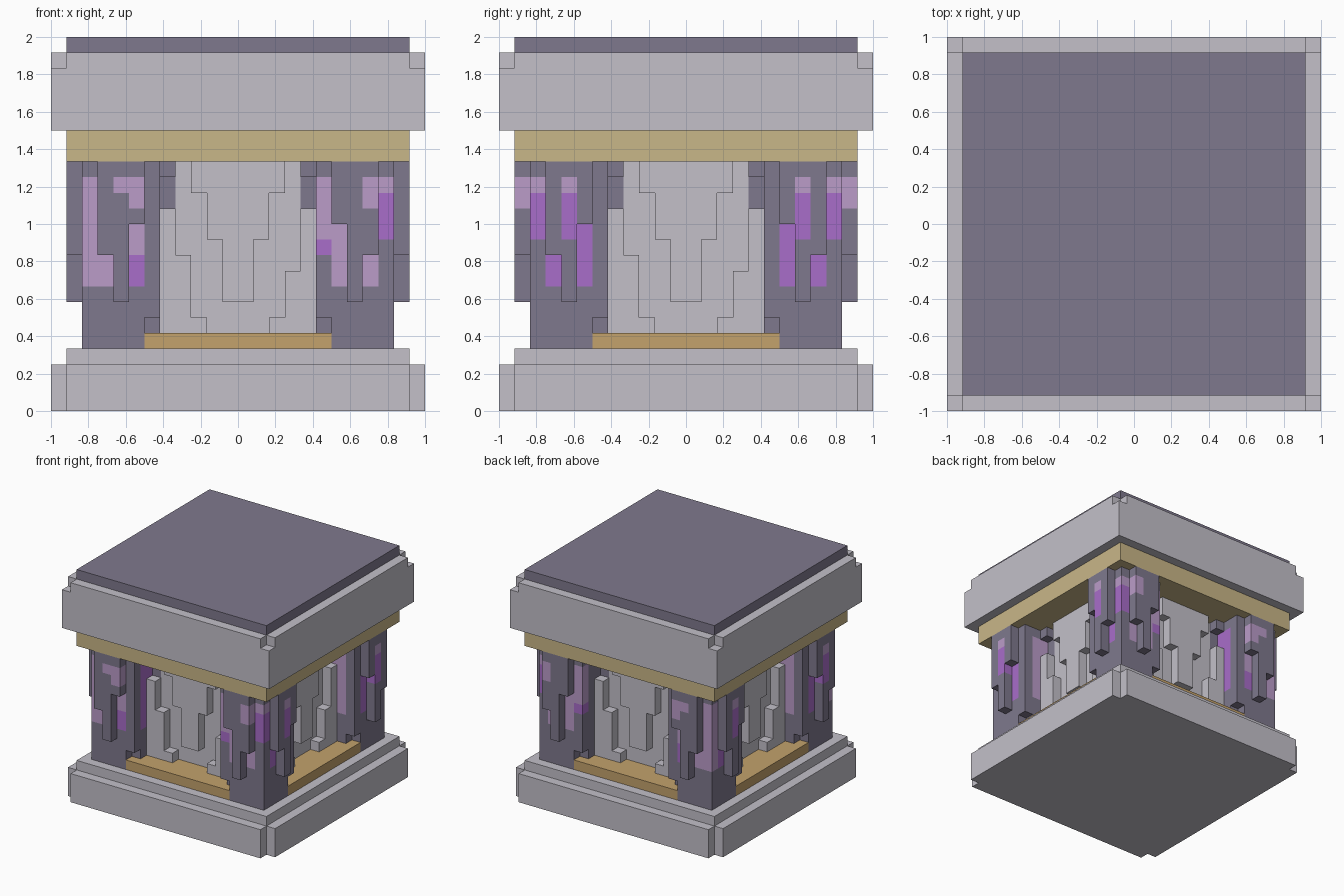
import bpy, bmesh, math
from mathutils import Matrix, Vector

U = 1 / 12  # one building block

cube = bpy.data.objects.get("Cube")
if cube:
    bpy.data.objects.remove(cube, do_unlink=True)


def material(name, hexcode):
    def linear(c):
        return c / 12.92 if c < 0.04045 else ((c + 0.055) / 1.055) ** 2.4
    rgb = [linear(v / 255) for v in bytes.fromhex(hexcode)]
    m = bpy.data.materials.new(name)
    m.use_nodes = True
    m.diffuse_color = (*rgb, 1)
    m.node_tree.nodes["Principled BSDF"].inputs["Base Color"].default_value = (*rgb, 1)
    return m


STONE = material("pale_stone", "C3C0C9")
SLATE = material("purple_slate", "7F798D")
GOLD = material("pale_gold", "C9B788")
OCHRE = material("ochre", "C3A26C")
PINK = material("pink_crystal", "BB9CC9")
VIOLET = material("violet_crystal", "A96DCA")


def finish(name, bm, mats):
    mesh = bpy.data.meshes.new(name)
    bm.to_mesh(mesh)
    bm.free()
    for m in mats:
        mesh.materials.append(m)
    ob = bpy.data.objects.new(name, mesh)
    bpy.context.scene.collection.objects.link(ob)
    return ob


def boxes(name, mat, *ranges):
    """One object made of boxes, each given as x, y, z ranges in blocks."""
    bm = bmesh.new()
    for r in ranges:
        lo, hi = Vector(r[0::2]) * U, Vector(r[1::2]) * U
        fit = Matrix.Translation((lo + hi) / 2) @ Matrix.Diagonal((*(hi - lo), 1))
        bmesh.ops.create_cube(bm, size=1, matrix=fit)
    return finish(name, bm, [mat])


def cross(wide, narrow, z0, z1):
    """A square slab with its four corners cut away."""
    return [(-narrow, narrow, -wide, wide, z0, z1),
            (narrow, wide, -narrow, narrow, z0, z1),
            (-wide, -narrow, -narrow, narrow, z0, z1)]


def square(r, z0, z1):
    return (-r, r, -r, r, z0, z1)


# Plinth, bands and roof
boxes("plinth", STONE, *cross(12, 11, 0, 3))
boxes("plinth_step", STONE, square(11, 3, 4))
boxes("lower_band", OCHRE, *cross(10, 6, 4, 5))
boxes("upper_band", GOLD, square(11, 16, 18))
boxes("roof_slab", STONE, square(12, 18, 22), *cross(12, 11, 22, 23))
boxes("roof_cap", SLATE, square(11, 23, 24))

# Wall panels with a hanging centre and rising sides
for i, side in enumerate(("front", "left", "back", "right")):
    panel = boxes(side + "_wall", STONE,
                  (-4, 4, -7, -6, 5, 16), (-5, -4, -7, -6, 5, 13), (4, 5, -7, -6, 5, 13))
    centre = boxes(side + "_wall_centre", STONE,
                   (-3, 3, -8, -7, 14, 16), (-2, 2, -8, -7, 11, 14), (-1, 1, -8, -7, 7, 11))
    rises = boxes(side + "_wall_rises", STONE,
                  (-5, -4, -8, -7, 5, 13), (-4, -3, -8, -7, 5, 10), (-3, -2, -8, -7, 5, 6),
                  (4, 5, -8, -7, 5, 13), (3, 4, -8, -7, 5, 9), (2, 3, -8, -7, 5, 6))
    for ob in (panel, centre, rises):
        ob.data.transform(Matrix.Rotation(i * math.pi / 2, 4, 'Z'))


# Corner pillars, built of blocks in one quadrant and mirrored
def fill(cells, a, b, z, colour):
    for i in range(*a):
        for j in range(*b):
            for k in range(*z):
                cells[i, j, k] = colour


def pillar_blocks():
    cells = {}
    fill(cells, (6, 10), (6, 10), (4, 5), 0)
    fill(cells, (5, 10), (5, 10), (5, 16), 0)
    del cells[5, 9, 5], cells[9, 5, 5]
    # drips on both outer faces
    for col, low in ((6, 12), (7, 7), (8, 10)):
        fill(cells, (col, col + 1), (10, 11), (low, 16), 0)
        fill(cells, (10, 11), (col, col + 1), (low, 16), 0)
    # brackets above the walls
    for depth, low in ((6, 13), (7, 15)):
        fill(cells, (4, 5), (depth, depth + 1), (low, 16), 0)
        fill(cells, (depth, depth + 1), (4, 5), (low, 16), 0)
    return cells


def paint_side(cells):
    """Crystals on the outer x face and the inner y face."""
    fill(cells, (10, 11), (7, 8), (11, 14), 2)
    fill(cells, (10, 11), (7, 8), (14, 15), 1)
    fill(cells, (9, 10), (6, 7), (8, 12), 2)
    fill(cells, (9, 10), (8, 9), (8, 10), 2)
    fill(cells, (7, 9), (5, 6), (8, 15), 1)


def paint_right(cells):
    paint_side(cells)
    fill(cells, (5, 6), (9, 10), (11, 15), 1)
    fill(cells, (5, 6), (9, 10), (10, 11), 2)
    fill(cells, (6, 7), (9, 10), (8, 12), 1)
    fill(cells, (8, 9), (9, 10), (8, 10), 1)
    fill(cells, (8, 9), (10, 11), (13, 15), 1)
    fill(cells, (9, 10), (9, 10), (11, 14), 2)
    fill(cells, (9, 10), (9, 10), (14, 15), 1)


def paint_left(cells):
    paint_side(cells)
    fill(cells, (9, 10), (9, 10), (8, 15), 1)
    fill(cells, (8, 9), (9, 10), (8, 10), 1)
    fill(cells, (7, 8), (10, 11), (14, 15), 1)
    fill(cells, (6, 7), (10, 11), (13, 15), 1)
    fill(cells, (6, 7), (9, 10), (10, 12), 1)
    fill(cells, (6, 7), (9, 10), (8, 10), 2)
    fill(cells, (5, 6), (7, 9), (8, 15), 2)


def pillar(name, sx, sy, paint):
    cells = pillar_blocks()
    paint(cells)
    bm = bmesh.new()
    for cell, colour in cells.items():
        for axis in range(3):
            for step in (-1, 1):
                near = list(cell)
                near[axis] += step
                if tuple(near) in cells:
                    continue
                # exposed face of this block
                u, v = (axis + 1) % 3, (axis + 2) % 3
                corners = []
                for du, dv in ((0, 0), (1, 0), (1, 1), (0, 1)):
                    p = Vector(cell)
                    p[axis] += step > 0
                    p[u] += du
                    p[v] += dv
                    corners.append(bm.verts.new((p.x * sx * U, p.y * sy * U, p.z * U)))
                if step * sx * sy < 0:
                    corners.reverse()
                bm.faces.new(corners).material_index = colour
    bmesh.ops.remove_doubles(bm, verts=bm.verts[:], dist=U / 100)
    bmesh.ops.dissolve_limit(bm, angle_limit=0.01, verts=bm.verts[:],
                             edges=bm.edges[:], delimit={'MATERIAL'})
    finish(name, bm, [SLATE, PINK, VIOLET])


for depth, sy in (("front", -1), ("back", 1)):
    pillar(depth + "_left_pillar", 1, sy, paint_right)
    pillar(depth + "_right_pillar", -1, sy, paint_left)
